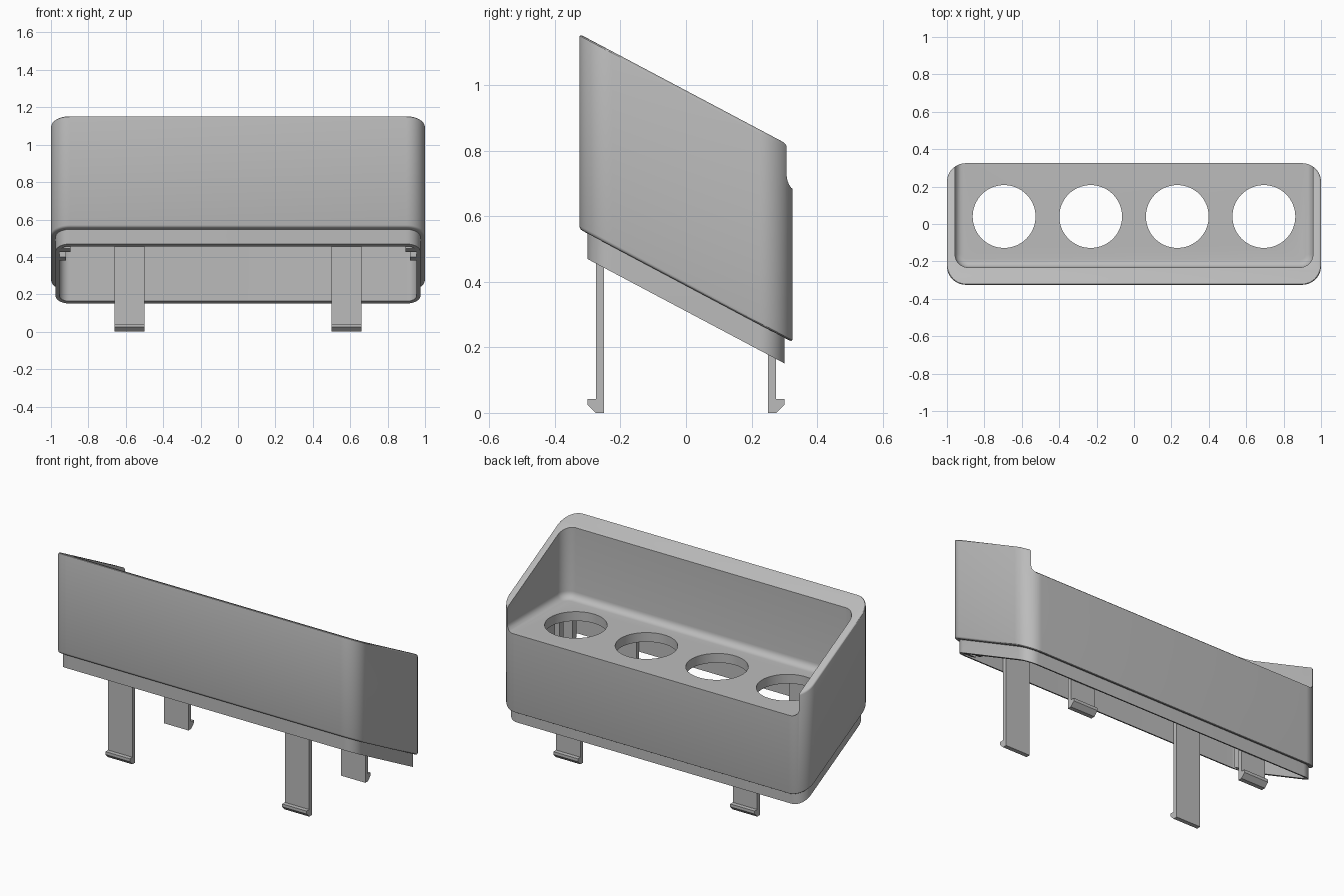
import bpy, bmesh, math

SLOPE = -0.53

if "Cube" in bpy.data.objects:
    bpy.data.objects.remove(bpy.data.objects["Cube"])

grey = bpy.data.materials.new("plain_grey")
grey.use_nodes = True
grey.diffuse_color = (0.5, 0.5, 0.5, 1)
grey.node_tree.nodes["Principled BSDF"].inputs["Base Color"].default_value = (0.5, 0.5, 0.5, 1)


def slanted(z):
    return lambda p: z + SLOPE * p[1]


def level(z):
    return lambda p: z


def rounded(hx, y0, y1, r, steps=12):
    """Rounded rectangle outline, symmetric in x."""
    pts = []
    corners = [(hx - r, y1 - r), (r - hx, y1 - r), (r - hx, y0 + r), (hx - r, y0 + r)]
    for i, (cx, cy) in enumerate(corners):
        for k in range(steps + 1):
            a = math.pi / 2 * (i + k / steps)
            pts.append((cx + r * math.cos(a), cy + r * math.sin(a)))
    return pts


def solid(name, rings):
    """Closed solid between two matching rings of points."""
    bm = bmesh.new()
    low, high = [[bm.verts.new(p) for p in ring] for ring in rings]
    n = len(low)
    bm.faces.new(low[::-1])
    bm.faces.new(high)
    for i in range(n):
        j = (i + 1) % n
        bm.faces.new((low[i], low[j], high[j], high[i]))
    bmesh.ops.recalc_face_normals(bm, faces=bm.faces)
    mesh = bpy.data.meshes.new(name)
    bm.to_mesh(mesh)
    bm.free()
    mesh.materials.append(grey)
    obj = bpy.data.objects.new(name, mesh)
    bpy.context.collection.objects.link(obj)
    return obj


def prism(name, outline, bottom, top):
    return solid(name, [[(p[0], p[1], f(p)) for p in outline] for f in (bottom, top)])


def apply(obj, mod):
    bpy.ops.object.select_all(action="DESELECT")
    bpy.context.view_layer.objects.active = obj
    obj.select_set(True)
    bpy.ops.object.modifier_apply(modifier=mod.name)


def round_edges(obj, width, segments):
    mod = obj.modifiers.new("round", "BEVEL")
    mod.width, mod.segments = width, segments
    mod.limit_method, mod.angle_limit = "ANGLE", math.radians(35)
    apply(obj, mod)


def combine(obj, other, operation):
    mod = obj.modifiers.new("combine", "BOOLEAN")
    mod.operation, mod.object, mod.solver = operation, other, "EXACT"
    apply(obj, mod)
    bpy.data.objects.remove(other)


# Slanted outer housing with a narrower skirt below
housing = prism("housing", rounded(1, -0.325, 0.325, 0.1), slanted(0.388), slanted(0.983))
round_edges(housing, 0.01, 3)
skirt = prism("skirt", rounded(0.975, -0.3, 0.3, 0.075), slanted(0.31), slanted(0.48))
combine(housing, skirt, "UNION")

# Hollow underside
hollow = prism("hollow", rounded(0.955, -0.277, 0.277, 0.055), level(-0.1), level(0.63))
combine(housing, hollow, "DIFFERENCE")

# Upper tray, open to the back, with a rounded floor edge
tray = prism("tray", rounded(0.957, -0.232, 0.7, 0.07), level(0.685), level(1.6))
round_edges(tray, 0.04, 6)
combine(housing, tray, "DIFFERENCE")

# Four round holes through the panel
for i in range(4):
    cx = (i - 1.5) * 0.463
    circle = [(cx + 0.168 * math.cos(math.tau * k / 64),
               0.04 + 0.168 * math.sin(math.tau * k / 64)) for k in range(64)]
    combine(housing, prism("hole", circle, level(0.6), level(0.8)), "DIFFERENCE")

bpy.ops.object.select_all(action="DESELECT")
housing.select_set(True)
bpy.context.view_layer.objects.active = housing
bpy.ops.object.shade_smooth_by_angle(angle=math.radians(30))

# Four snap legs with outward hooks
hook = [(0.25, 0), (0.275, 0), (0.3, 0.025), (0.3, 0.042), (0.275, 0.042),
        (0.275, 0.64), (0.25, 0.64)]
for depth, sy in (("front", -1), ("back", 1)):
    for side, sx in (("right", -1), ("left", 1)):
        solid(f"{depth}_{side}_leg",
              [[(sx * x, sy * y, z) for y, z in hook] for x in (0.5, 0.66)])

# Guide ribs inside the end walls
for side, sx in (("right", -1), ("left", 1)):
    for part, x0, y0 in (("front", 0.895, -0.25), ("rear", 0.92, -0.165)):
        outline = [(sx * x0, y0), (sx * 0.96, y0), (sx * 0.96, y0 + 0.035), (sx * x0, y0 + 0.035)]
        prism(f"{part}_{side}_rib", outline, slanted(0.312), level(0.64))
